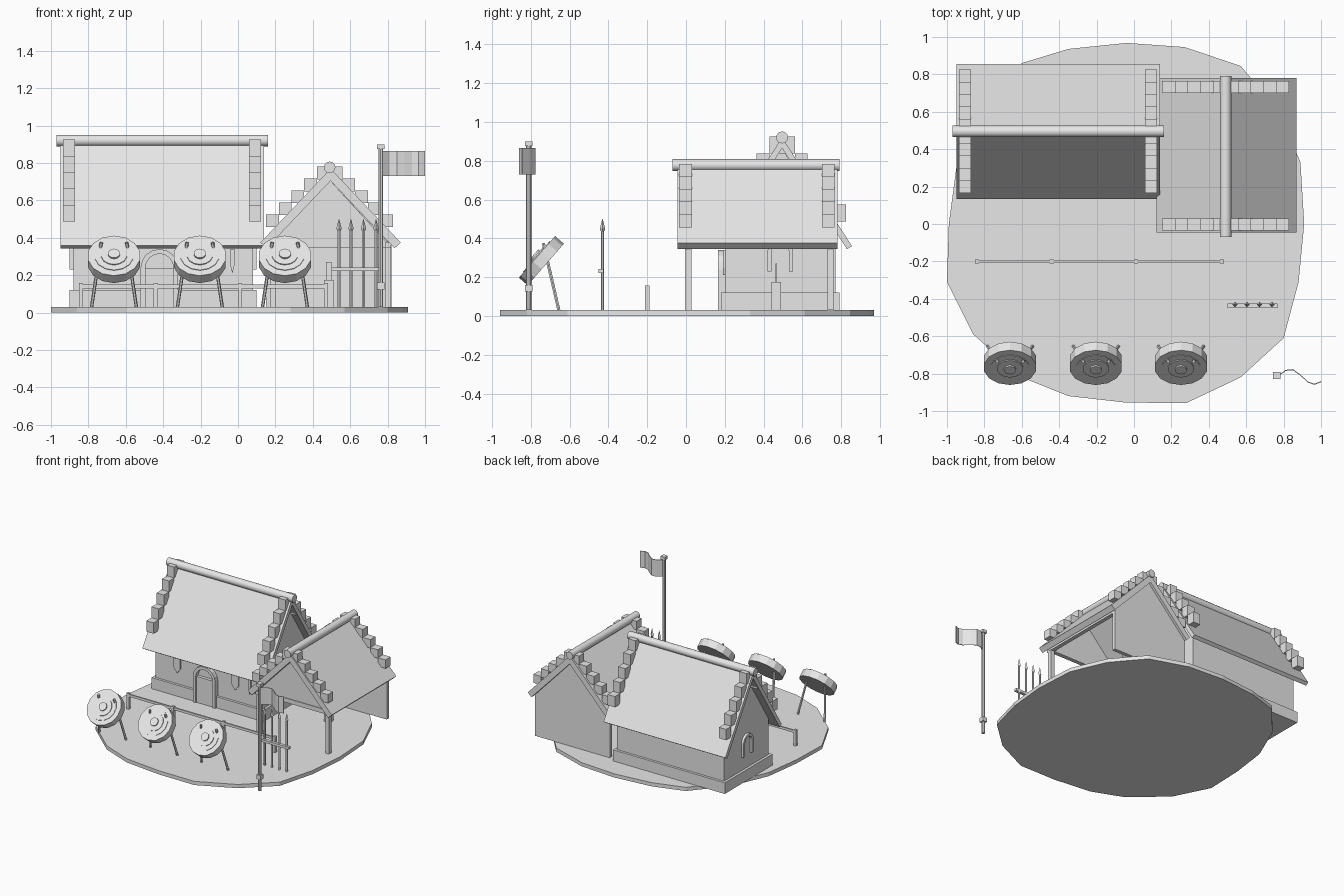
import bpy, bmesh, math
from mathutils import Vector, Matrix

if "Cube" in bpy.data.objects:
    bpy.data.objects.remove(bpy.data.objects["Cube"])

grey = bpy.data.materials.new("light_grey")
grey.diffuse_color = (0.8, 0.8, 0.8, 1)
grey.use_nodes = True
grey.node_tree.nodes["Principled BSDF"].inputs["Base Color"].default_value = grey.diffuse_color


def finish(bm, name, smooth=False):
    bmesh.ops.recalc_face_normals(bm, faces=bm.faces)
    me = bpy.data.meshes.new(name)
    bm.to_mesh(me)
    bm.free()
    me.materials.append(grey)
    ob = bpy.data.objects.new(name, me)
    bpy.context.collection.objects.link(ob)
    if smooth:
        bpy.ops.object.select_all(action='DESELECT')
        ob.select_set(True)
        bpy.context.view_layer.objects.active = ob
        bpy.ops.object.shade_smooth_by_angle(angle=math.radians(40))
    return ob


def add_box(bm, x0, x1, y0, y1, z0, z1):
    m = Matrix.Translation(((x0 + x1) / 2, (y0 + y1) / 2, (z0 + z1) / 2))
    bmesh.ops.create_cube(bm, size=1, matrix=m @ Matrix.Diagonal((x1 - x0, y1 - y0, z1 - z0, 1)))


def box(name, *b):
    bm = bmesh.new()
    add_box(bm, *b)
    return finish(bm, name)


def add_rod(bm, a, b, r, r2=None, n=8):
    a, b = Vector(a), Vector(b)
    d = b - a
    m = Matrix.Translation((a + b) / 2) @ d.to_track_quat('Z', 'Y').to_matrix().to_4x4()
    bmesh.ops.create_cone(bm, cap_ends=True, segments=n, radius1=r,
                          radius2=r if r2 is None else r2, depth=d.length, matrix=m)


def rod(name, a, b, r, n=8, smooth=False):
    bm = bmesh.new()
    add_rod(bm, a, b, r, n=n)
    return finish(bm, name, smooth)


def prism(name, pts, axis, lo, hi):
    """Extrude a 2D outline along an axis; x takes (y, z), y takes (x, z), z takes (x, y)."""
    def place(p, t):
        return {'x': (t, p[0], p[1]), 'y': (p[0], t, p[1]), 'z': (p[0], p[1], t)}[axis]
    bm = bmesh.new()
    f = bm.faces.new([bm.verts.new(place(p, lo)) for p in pts])
    g = bmesh.ops.extrude_face_region(bm, geom=[f])
    move = Vector(place((0, 0), hi - lo))
    bmesh.ops.translate(bm, vec=move, verts=[v for v in g['geom'] if isinstance(v, bmesh.types.BMVert)])
    return finish(bm, name)


def roof(name, axis, mid, half, top, eave, thick, lo, hi):
    """Bent slab roof with square-cut eaves."""
    run = math.hypot(half, top - eave)
    nx, nz = (top - eave) / run * thick, half / run * thick
    under = top - thick * run / half
    prism(name, [(mid - half, eave), (mid, top), (mid + half, eave),
                 (mid + half - nx, eave - nz), (mid, under), (mid - half + nx, eave - nz)], axis, lo, hi)


def gable_blocks(name, axis, mid, w, top, step, height, ends):
    """Crow-stepped blocks along both roof edges."""
    bm = bmesh.new()
    for lo, hi in ends:
        for i in range(5):
            z = top - step * i
            for a, b in ((mid + w * i, mid + w * (i + 1)), (mid - w * (i + 1), mid - w * i)):
                if axis == 'x':
                    add_box(bm, lo, hi, a, b, z - height, z)
                else:
                    add_box(bm, a, b, lo, hi, z - height, z)
    finish(bm, name)


def arch(name, axis, mid, r, z0, z1, lo, hi, w=0.025):
    """Arched frame: outer outline down to the inner outline."""
    def line(q):
        s = z1 - r
        return [(mid - q, z0)] + [(mid - q * math.cos(math.pi * i / 8), s + q * math.sin(math.pi * i / 8))
                                  for i in range(9)] + [(mid + q, z0)]
    prism(name, line(r) + line(r - w)[::-1], axis, lo, hi)


# ground plate
prism("ground", [(.91, 0), (.88, -.31), (.80, -.61), (.57, -.82), (.28, -.957), (-.04, -.955), (-.35, -.92),
                 (-.60, -.82), (-.86, -.59), (-1, -.31), (-.99, 0), (-.95, .30), (-.82, .60), (-.60, .86),
                 (-.35, .936), (-.04, .968), (.27, .946), (.57, .845), (.77, .61), (.89, .33)], 'z', 0, .03)

# main house
box("house_plinth", -.90, .10, .18, .79, .03, .12)
prism("house_walls", [(.20, .03), (.77, .03), (.77, .43), (.49, .87), (.20, .43)], 'x', -.88, .08)
roof("house_roof", 'x', .495, .36, .92, .36, .03, -.95, .14)
rod("house_ridge", (-.97, .495, .92), (.16, .495, .92), .031, 12, True)
gable_blocks("house_gable_blocks", 'x', .495, .066, .925, .0875, .0875, ((-.936, -.872), (.059, .123)))
arch("front_door_frame", 'y', -.42, .10, .03, .34, .165, .21)
box("front_door", -.50, -.34, .175, .21, .03, .24)
for side, lo, hi in (("east", .07, .10), ("west", -.90, -.87)):
    arch(side + "_window_frame", 'x', .485, .065, .23, .40, lo, hi, .02)

# pointed plaques on the front wall
for x in (-.68, -.16, -.03):
    w = .03 if x < -.1 else .01
    prism("wall_plaque", [(x - w, .34), (x + w, .34), (x + w, .25), (x, .21), (x - w, .25)], 'y', .19, .205)

# open shed
prism("shed_back_wall", [(.15, .03), (.82, .03), (.82, .36), (.49, .71), (.15, .36)], 'y', .73, .76)
prism("shed_front_gable", [(.17, .36), (.81, .36), (.49, .71)], 'y', 0, .025)
roof("shed_roof", 'y', .495, .375, .77, .375, .045, -.045, .78)
rod("shed_ridge", (.49, -.07, .777), (.49, .79, .777), .031, 12, True)
gable_blocks("shed_gable_blocks", 'y', .49, .068, .782, .064, .069, ((-.035, .03), (.70, .765)))
for x in (.17, .785):
    box("shed_post", x, x + .033, -.005, .028, .03, .37)
    box("shed_side_beam", x, x + .033, -.02, .75, .345, .375)
box("shed_front_beam", .15, .82, -.005, .028, .345, .38)

# work block with an upright blade
box("work_block", .46, .51, .44, .49, .03, .175)
box("blade", .47, .50, .462, .468, .175, .27)

# low fence
bm = bmesh.new()
for x in (-.84, -.44, .01, .47):
    add_box(bm, x - .011, x + .011, -.211, -.189, .03, .158)
add_box(bm, -.84, .47, -.206, -.194, .13, .15)
finish(bm, "fence")

# round targets on splayed legs
tilt = math.radians(49)
n = Vector((0, -math.sin(tilt), math.cos(tilt)))
for x in (-.663, -.204, .251):
    c = Vector((x, -.745, .285))
    bm = bmesh.new()
    for r, lo, hi in ((.142, -.03, .03), (.105, .02, .034), (.07, .02, .04), (.032, .02, .05)):
        add_rod(bm, c + n * lo, c + n * hi, r, n=14)
    finish(bm, "target")
    bm = bmesh.new()
    for s in (-1, 1):
        add_rod(bm, (x + s * .068, -.735, .375), (x + s * .12, -.655, .03), .009, n=6)
    finish(bm, "target_legs")

# spear rack
bm = bmesh.new()
for x in (.54, .604, .671, .738):
    add_rod(bm, (x, -.43, .03), (x, -.43, .44), .008, n=6)
    add_rod(bm, (x, -.43, .43), (x, -.43, .45), .006, .014, n=4)
    add_rod(bm, (x, -.43, .45), (x, -.43, .50), .014, .001, n=4)
finish(bm, "spears")
box("spear_rail", .50, .768, -.45, -.425, .222, .242)

# flag pole with a waving flag
rod("flag_pole", (.763, -.81, .03), (.763, -.81, .89), .013, 8)
box("pole_cap", .744, .782, -.829, -.791, .875, .90)
box("pole_collar", .744, .782, -.829, -.791, .125, .16)
wave = [(.77, -.81), (.81, -.78), (.85, -.776), (.89, -.805), (.93, -.842), (.965, -.854), (1, -.84)]
prism("flag", wave + [(x, y - .006) for x, y in wave[::-1]], 'z', .73, .865)
